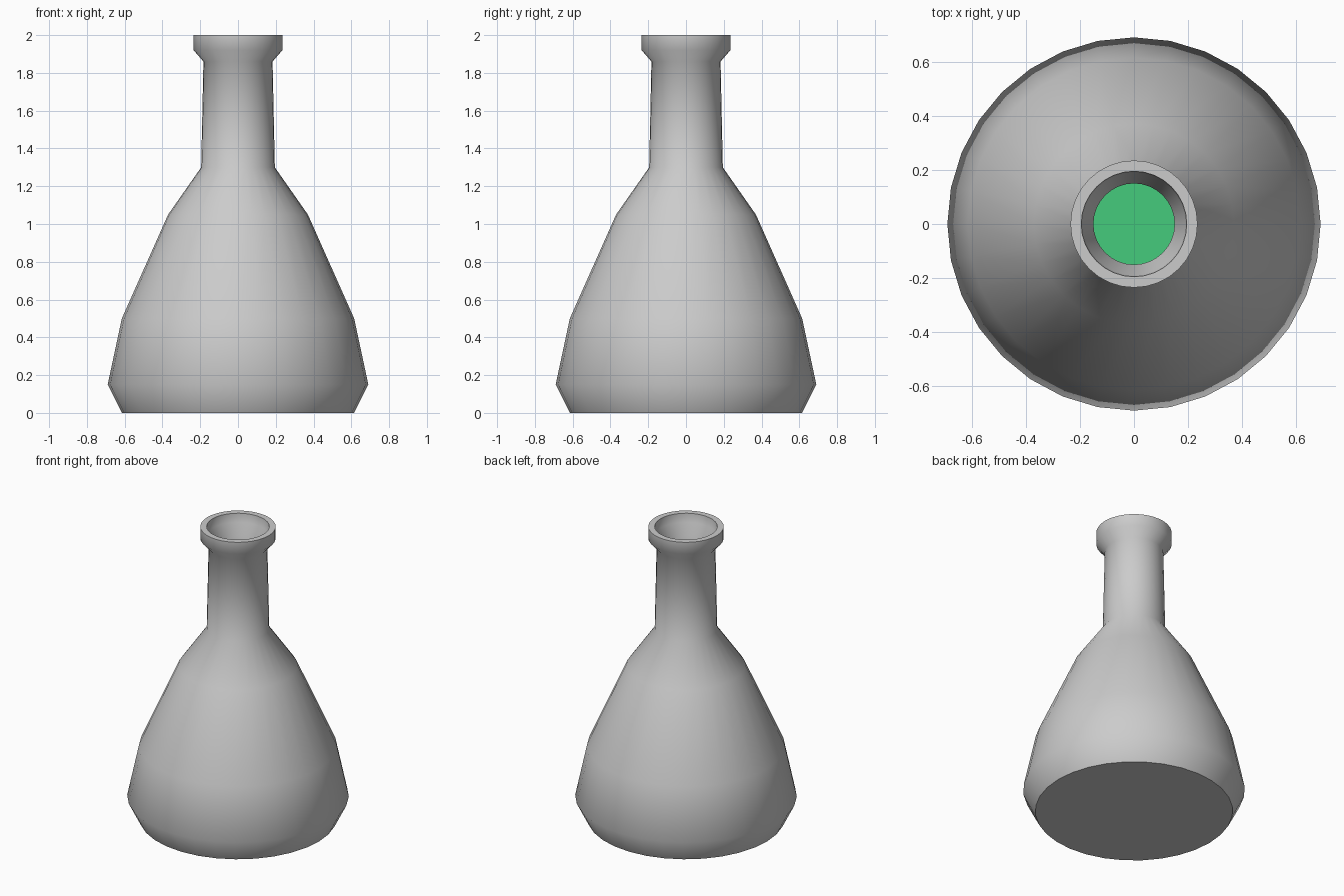
import bpy
import math

if "Cube" in bpy.data.objects:
    bpy.data.objects.remove(bpy.data.objects["Cube"])

SIDES = 32


def lathe(name, profile, smooth_angle):
    """Spin an (r, z) profile around z; r = 0 at both ends makes a closed solid."""
    verts, faces, rings = [], [], []
    for r, z in profile:
        start = len(verts)
        count = 1 if r == 0 else SIDES
        for i in range(count):
            a = 2 * math.pi * i / SIDES
            verts.append((r * math.cos(a), r * math.sin(a), z))
        rings.append([start + (i % count) for i in range(SIDES)])
    for low, high in zip(rings, rings[1:]):
        for i in range(SIDES):
            j = (i + 1) % SIDES
            quad = [low[i], low[j], high[j], high[i]]
            faces.append(list(dict.fromkeys(quad)))
    mesh = bpy.data.meshes.new(name)
    mesh.from_pydata(verts, [], faces)
    obj = bpy.data.objects.new(name, mesh)
    bpy.context.collection.objects.link(obj)
    bpy.ops.object.select_all(action='DESELECT')
    obj.select_set(True)
    bpy.context.view_layer.objects.active = obj
    bpy.ops.object.shade_smooth_by_angle(angle=math.radians(smooth_angle))
    return obj


# Glass flask: outer wall up to the lip, then the inner wall back down
outer = [(0, 0), (0.615, 0), (0.69, 0.15), (0.615, 0.5), (0.37, 1.05),
         (0.195, 1.3), (0.183, 1.86), (0.235, 1.92), (0.235, 2.0)]
inner = [(0.195, 2.0), (0.19, 1.94), (0.15, 1.87), (0.155, 1.31),
         (0.335, 1.03), (0.58, 0.49), (0.65, 0.15), (0.59, 0.04), (0, 0.04)]
lathe("flask", outer + inner, 50)

# Green liquid filling the lower body
liquid = lathe("liquid", [(0, 0.045), (0.585, 0.045), (0.645, 0.15),
                          (0.575, 0.49), (0.44, 0.79), (0, 0.79)], 50)
green = bpy.data.materials.new("green_liquid")
green.diffuse_color = (0.06, 0.6, 0.2, 1)
green.use_nodes = True
green.node_tree.nodes["Principled BSDF"].inputs["Base Color"].default_value = green.diffuse_color
liquid.data.materials.append(green)
